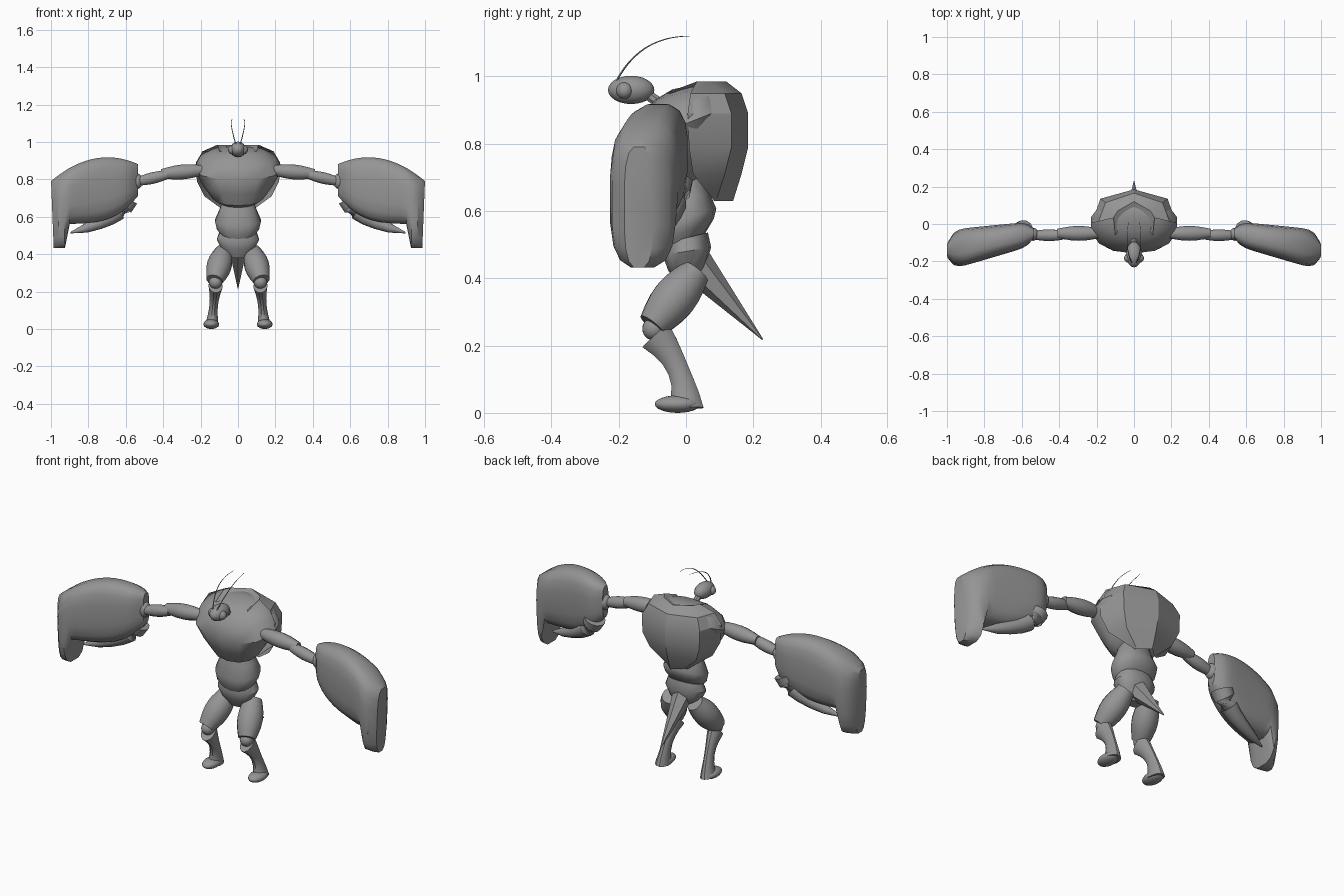
import bpy, bmesh, math
from mathutils import Vector

default_cube = bpy.data.objects.get("Cube")
if default_cube:
    bpy.data.objects.remove(default_cube)

GREY = (0.3, 0.3, 0.3, 1)
grey = bpy.data.materials.new("shell grey")
grey.use_nodes = True
grey.diffuse_color = GREY
grey.node_tree.nodes["Principled BSDF"].inputs["Base Color"].default_value = GREY


def finish(name, bm, angle):
    """Turn the mesh into a shaded object."""
    bmesh.ops.recalc_face_normals(bm, faces=bm.faces)
    mesh = bpy.data.meshes.new(name)
    bm.to_mesh(mesh)
    bm.free()
    mesh.materials.append(grey)
    obj = bpy.data.objects.new(name, mesh)
    bpy.context.collection.objects.link(obj)
    bpy.ops.object.select_all(action='DESELECT')
    obj.select_set(True)
    bpy.context.view_layer.objects.active = obj
    bpy.ops.object.shade_smooth_by_angle(angle=math.radians(angle))
    return obj


def skin(name, rings, closed=True, angle=38):
    """Join rows of points; closed rows make a capped solid."""
    bm = bmesh.new()
    loops = [[bm.verts.new(point) for point in ring] for ring in rings]
    count = len(loops[0])
    for lower, upper in zip(loops, loops[1:]):
        for i in range(count if closed else count - 1):
            j = (i + 1) % count
            bm.faces.new((lower[i], lower[j], upper[j], upper[i]))
    if closed:
        bm.faces.new(loops[0])
        bm.faces.new(loops[-1])
    return finish(name, bm, angle)


def unit_ring(sides, power=1.0):
    """Points round a circle; a power under one makes it squarer."""
    ring = []
    for i in range(sides):
        turn = math.tau * (i + 0.5) / sides
        c, s = math.cos(turn), math.sin(turn)
        ring.append((math.copysign(abs(c) ** power, c), math.copysign(abs(s) ** power, s)))
    return ring


def swell(ends, middle):
    return lambda t: ends + (middle - ends) * math.sin(math.pi * t)


def taper(first, last):
    return lambda t: first + (last - first) * t


def tube(name, start, end, radius, bend=None, steps=6, sides=12, flat=1.0):
    """Solid along a straight or bent path, its radius given by a rule."""
    start, end = Vector(start), Vector(end)
    bend = Vector(bend) if bend else (start + end) / 2
    rings = []
    for i in range(steps + 1):
        t = i / steps
        first, second = start.lerp(bend, t), bend.lerp(end, t)
        centre, along = first.lerp(second, t), (second - first).normalized()
        across = Vector((0, 1, 0)) if abs(along.x) > 0.7 else Vector((1, 0, 0))
        across = (across - along * across.dot(along)).normalized()
        other = along.cross(across)
        r = radius(t)
        rings.append([centre + across * (c * r * flat) + other * (s * r)
                      for c, s in unit_ring(sides)])
    return skin(name, rings)


def trunk(name, profile, front, back, tilt_low, tilt_high):
    """Upright solid from heights and half widths, each ring tilted along y."""
    rings = []
    for i, (height, width) in enumerate(profile):
        tilt = tilt_low + (tilt_high - tilt_low) * i / (len(profile) - 1)
        ring = []
        for c, s in unit_ring(sides=14, power=0.9):
            y = width * s * (back if s > 0 else front)
            ring.append((width * c, y, height + tilt * y))
        rings.append(ring)
    return skin(name, rings)


def ball(name, centre, radii):
    bm = bmesh.new()
    bmesh.ops.create_uvsphere(bm, u_segments=20, v_segments=12, radius=1)
    for vert in bm.verts:
        vert.co = [c + r * p for c, r, p in zip(centre, radii, vert.co)]
    return finish(name, bm, angle=60)


def claw_rings(sign, steps=15):
    """Broad palm whose last part drops into the fixed finger."""
    rings = []
    for i in range(steps + 1):
        u = i / steps
        top = 0.92 - 0.3 * (u - 0.35) ** 2
        bottom = 0.56 + 0.15 * (1 - u) ** 4
        if u > 0.85:
            bottom -= 0.13
        middle_y = -0.05 - 0.09 * u
        depth = (0.065 + 0.045 * u) * (1 - 0.6 * abs(2 * u - 1) ** 8)
        ring = []
        for c, s in unit_ring(sides=16, power=0.65):
            z = (top + bottom) / 2 + s * (top - bottom) / 2
            x = 0.535 + 0.465 * u - 0.04 * u * max(0, 0.8 - z)
            ring.append((sign * x, middle_y + depth * c, z))
        rings.append(ring)
    return rings


# Body
trunk("chest", [(0.67, 0.07), (0.71, 0.14), (0.78, 0.19), (0.86, 0.235),
                (0.92, 0.205), (0.955, 0.14), (0.97, 0.06)],
      front=0.67, back=0.6, tilt_low=0.6, tilt_high=0.2)
trunk("abdomen", [(0.5, 0.08), (0.54, 0.115), (0.58, 0.125), (0.64, 0.1), (0.7, 0.08)],
      front=0.7, back=0.72, tilt_low=0.6, tilt_high=0)
trunk("pelvis", [(0.38, 0.045), (0.43, 0.09), (0.48, 0.115), (0.52, 0.1)],
      front=0.6, back=0.65, tilt_low=0, tilt_high=0.25)
tube("tail", start=(0, 0.025, 0.445), end=(0, 0.228, 0.218), radius=taper(0.055, 0.002), sides=6)

# Angular plate over the back, ridged down the middle, its top tucked into the chest
plate_rows = []
for height, width, ridge in [(0.95, 0.1, 0.02), (0.985, 0.11, 0.12), (0.95, 0.19, 0.165),
                             (0.89, 0.225, 0.185), (0.79, 0.22, 0.185),
                             (0.71, 0.18, 0.165), (0.63, 0.07, 0.14)]:
    corner, edge = ridge - 0.05, ridge - 0.8 * width
    plate_rows.append([(-width, edge, height), (-0.8 * width, corner, height),
                       (0, ridge, height),
                       (0.8 * width, corner, height), (width, edge, height)])
skin("back_shell", plate_rows, closed=False, angle=25)

# Head
ball("head", centre=(0, -0.163, 0.96), radii=(0.042, 0.069, 0.042))
tube("neck", start=(0, -0.12, 0.95), end=(0, -0.05, 0.9), radius=taper(0.016, 0.018), sides=8)

for side, sign in (("left", 1), ("right", -1)):
    def at(x, y, z):
        return (sign * x, y, z)

    # Eye and antenna
    ball(side + "_eye", centre=at(0.028, -0.183, 0.958), radii=(0.025, 0.025, 0.025))
    tube(side + "_antenna", start=at(0.01, -0.21, 0.98), bend=at(0.05, -0.14, 1.12),
         end=at(0.03, 0.01, 1.12), radius=taper(0.003, 0.001), steps=12, sides=6)

    # Arm
    tube(side + "_upper_arm", start=at(0.18, -0.05, 0.85), end=at(0.41, -0.05, 0.83),
         radius=swell(0.025, 0.041))
    tube(side + "_forearm", start=at(0.38, -0.06, 0.825), end=at(0.53, -0.06, 0.79),
         radius=swell(0.024, 0.032))
    ball(side + "_wrist", centre=at(0.54, -0.055, 0.79), radii=(0.03, 0.035, 0.042))

    # Claw and its thumb
    skin(side + "_claw", claw_rings(sign))
    tube(side + "_claw_thumb", start=at(0.59, -0.035, 0.69), bend=at(0.63, -0.04, 0.585),
         end=at(0.895, -0.095, 0.515), radius=lambda t: 0.004 + 0.052 * (1 - t) ** 0.5)

    # Leg
    tube(side + "_thigh", start=at(0.075, 0.03, 0.42), end=at(0.125, -0.1, 0.26),
         radius=swell(0.045, 0.067))
    ball(side + "_knee", centre=at(0.12, -0.095, 0.25), radii=(0.035, 0.035, 0.035))
    tube(side + "_shin", start=at(0.12, -0.09, 0.23), bend=at(0.13, 0, 0.13),
         end=at(0.14, 0, 0.015), radius=swell(0.054, 0.033), flat=0.7)
    ball(side + "_foot", centre=at(0.143, -0.025, 0.026), radii=(0.042, 0.068, 0.026))
